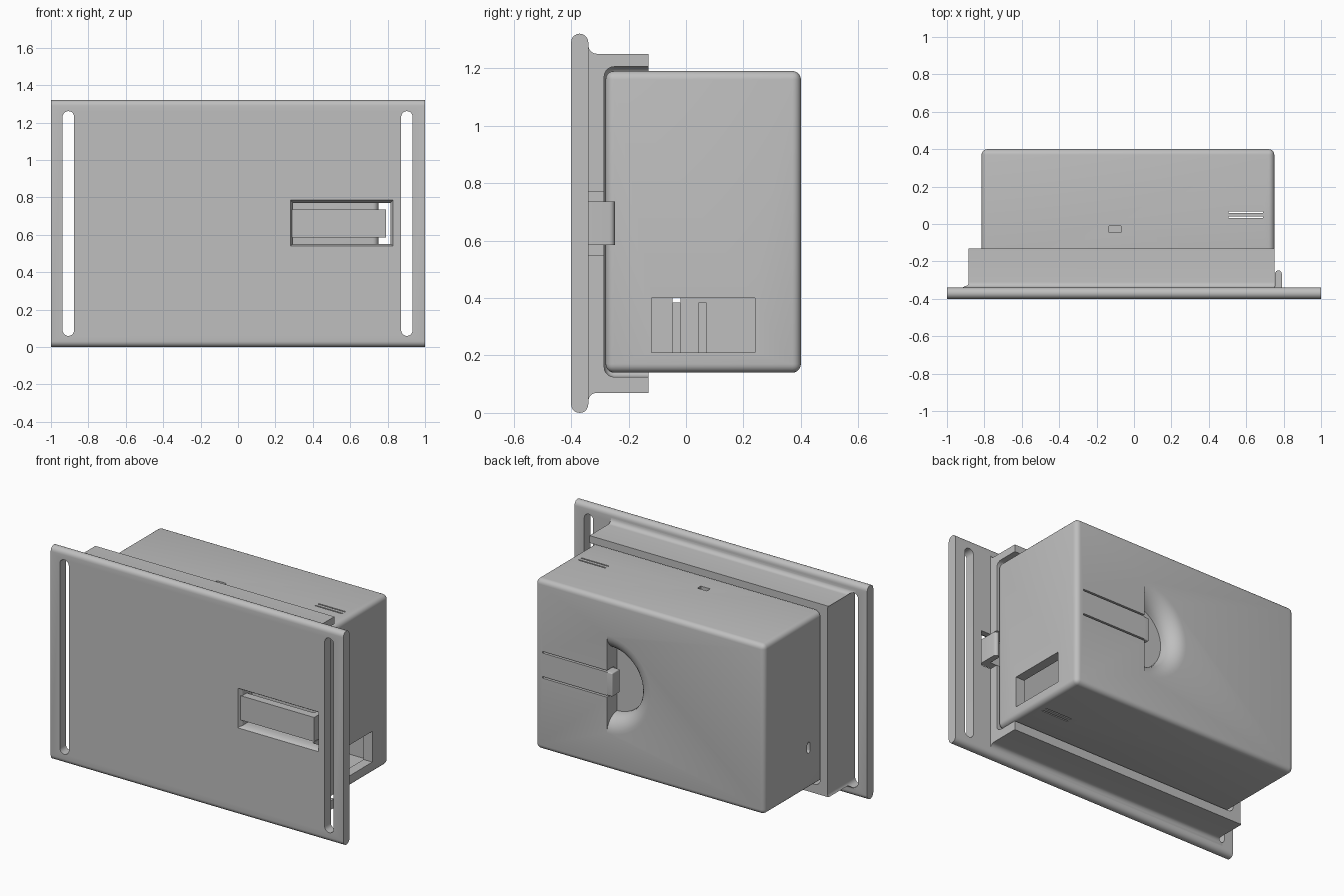
import bpy, bmesh
from math import sin, cos, pi
from mathutils import Vector

if "Cube" in bpy.data.objects:
    bpy.data.objects.remove(bpy.data.objects["Cube"])

grey = bpy.data.materials.new("light grey plastic")
grey.use_nodes = True
grey.diffuse_color = (0.52, 0.52, 0.52, 1)
grey.node_tree.nodes["Principled BSDF"].inputs["Base Color"].default_value = grey.diffuse_color


def finish(name, bm):
    bmesh.ops.recalc_face_normals(bm, faces=bm.faces)
    mesh = bpy.data.meshes.new(name)
    bm.to_mesh(mesh)
    bm.free()
    mesh.materials.append(grey)
    ob = bpy.data.objects.new(name, mesh)
    bpy.context.collection.objects.link(ob)
    return ob


def loft(name, loops):
    """Skin a stack of equal-length loops and cap both ends."""
    bm = bmesh.new()
    rings = [[bm.verts.new(p) for p in loop] for loop in loops]
    n = len(rings[0])
    for a, b in zip(rings, rings[1:]):
        for i in range(n):
            j = (i + 1) % n
            bm.faces.new((a[i], a[j], b[j], b[i]))
    bm.faces.new(rings[0])
    bm.faces.new(rings[-1])
    return finish(name, bm)


def box(name, x, y, z, bevel=0):
    bm = bmesh.new()
    bmesh.ops.create_cube(bm, size=1)
    for v in bm.verts:
        v.co = Vector([(r[0] + r[1]) / 2 + c * (r[1] - r[0]) for c, r in zip(v.co, (x, y, z))])
    if bevel:
        bmesh.ops.bevel(bm, geom=bm.edges[:], offset=bevel, segments=5,
                        profile=0.5, affect='EDGES')
    return finish(name, bm)


def rect(x0, x1, z0, z1, y):
    return [(x0, y, z0), (x1, y, z0), (x1, y, z1), (x0, y, z1)]


def stadium(cu, cv, half, r, steps=10):
    """Upright slot outline in (u, v): half is the straight half-height."""
    top = [(cu + r * cos(pi * i / steps), cv + half + r * sin(pi * i / steps)) for i in range(steps + 1)]
    return top + [(2 * cu - u, 2 * cv - v) for u, v in top]


def cut(target, cutter):
    bpy.context.view_layer.objects.active = target
    mod = target.modifiers.new("cut", 'BOOLEAN')
    mod.operation, mod.solver, mod.object = 'DIFFERENCE', 'EXACT', cutter
    bpy.ops.object.modifier_apply(modifier=mod.name)
    return cutter


def discard(*cutters):
    for c in cutters:
        bpy.data.objects.remove(c)


# Front plate with fully rounded top and bottom edges
edge = stadium(-0.37, 0.66, 0.63, 0.03)
plate = loft("front_plate", [[(x, y, z) for y, z in edge] for x in (-1, 1)])

# Cradle collar, filleted where it meets the plate, open at the left end
R = 0.03
loops = [rect(-0.895, 0.75, 0.07, 1.25, -0.13)]
for i in range(7):
    a = pi / 2 * i / 6
    f, y = R * (1 - cos(a)), -0.31 - R * sin(a)
    loops.append(rect(-0.895 - f, 0.75, 0.07 - f, 1.25 + f, y))
loops.append(rect(-0.895 - R, 0.75, 0.07 - R, 1.25 + R, -0.35))
collar = loft("cradle_collar", loops)
discard(cut(collar, box("collar_cutter", (-0.825, 2), (-0.285, 1), (0.125, 1.205), 0.035)))

# Strap slots through the plate and the collar edge
for cx in (-0.907, 0.903):
    outline = stadium(cx, 0.66, 0.57, 0.031)
    slot = loft("slot_cutter", [[(x, y, z) for x, z in outline] for y in (-0.6, 0.1)])
    discard(cut(plate, slot) and cut(collar, slot))

# Latch window with a flared front edge
window = loft("window_cutter", [rect(0.27, 0.84, 0.53, 0.795, -0.42),
                                rect(0.285, 0.825, 0.545, 0.78, -0.39),
                                rect(0.295, 0.815, 0.55, 0.77, -0.375),
                                rect(0.295, 0.815, 0.55, 0.77, -0.2)])
discard(cut(plate, window) and cut(collar, window))

# Springy latch arm and its rounded hook
box("latch_arm", (0.28, 0.79), (-0.385, -0.335), (0.585, 0.735))
hook = [(0.772 + 0.018 * cos(pi * i / 8), -0.266 + 0.018 * sin(pi * i / 8)) for i in range(9)]
hook += [(0.754, -0.35), (0.79, -0.35)]
loft("latch_hook", [[(x, y, z) for x, y in hook] for z in (0.585, 0.735)])

# Hollow case body
case = box("case_body", (-0.815, 0.75), (-0.28, 0.40), (0.14, 1.19), 0.03)
discard(cut(case, box("cavity_cutter", (-0.76, 0.69), (-0.22, 0.27), (0.2, 1.13))))

# Half-round thumb recess on the back, with a rolled lip
bowl = []
for i in range(-1, 9):
    a = pi / 2 * max(i, 0) / 8
    r, y = 0.3 - 0.1 * sin(a), 0.42 if i < 0 else 0.4 - 0.1 * (1 - cos(a))
    bowl.append([(0.26 - r * sin(pi * k / 24), y, 0.665 + r * cos(pi * k / 24)) for k in range(25)])
discard(cut(case, loft("thumb_cutter", bowl)))

# Case openings: side port, end hole, vents, top hole, release-arm slits
openings = [
    ((0.6, 0.9), (-0.12, 0.24), (0.21, 0.40)),
    ((-0.135, -0.07), (-0.045, -0.012), (1.05, 1.3)),
]
for y in (0.035, 0.063):
    for z in ((1.1, 1.3), (0, 0.22)):
        openings.append(((0.505, 0.69), (y - 0.004, y + 0.004), z))
for z in (0.59, 0.745):
    openings.append(((0.24, 0.7), (0.33, 0.5), (z - 0.005, z + 0.005)))
for o in openings:
    discard(cut(case, box("opening_cutter", *o)))
hole = stadium(-0.033, 0.395, 0.02, 0.014)
discard(cut(case, loft("end_hole_cutter", [[(x, y, z) for y, z in hole] for x in (-0.9, -0.7)])))

# Release-arm tip and inner rails
box("release_arm_tip", (0.225, 0.29), (0.325, 0.398), (0.595, 0.74), 0.006)
for y in (-0.033, 0.058):
    box("inner_rail", (-0.77, -0.6), (y - 0.014, y + 0.014), (0.19, 0.385))

# Smooth the rounded edges, keep hard ones crisp
for ob in bpy.context.scene.objects:
    ob.select_set(ob.type == 'MESH')
bpy.ops.object.shade_smooth_by_angle(angle=pi / 6)
